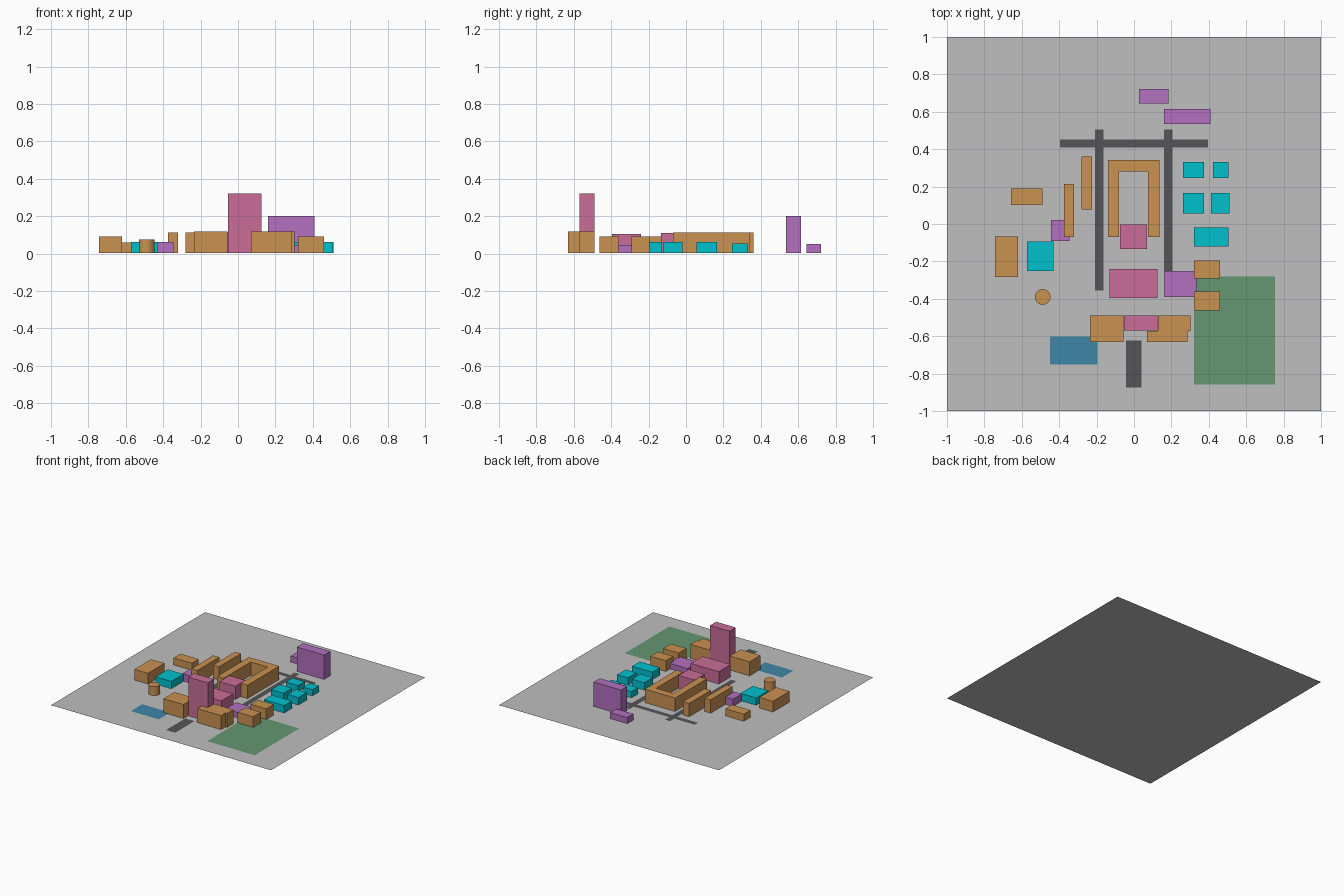
import bpy, bmesh, math

if "Cube" in bpy.data.objects:
    bpy.data.objects.remove(bpy.data.objects["Cube"])


def material(name, r, g, b):
    lin = [c / 255 / 12.92 if c / 255 <= 0.04045 else ((c / 255 + 0.055) / 1.055) ** 2.4
           for c in (r, g, b)]
    m = bpy.data.materials.new(name)
    m.diffuse_color = (*lin, 1)
    m.use_nodes = True
    m.node_tree.nodes["Principled BSDF"].inputs["Base Color"].default_value = m.diffuse_color
    return m


GREY = material("ground grey", 191, 191, 191)
ASPHALT = material("asphalt", 85, 84, 88)
GREEN = material("grass green", 100, 151, 113)
BLUE = material("water blue", 62, 135, 168)
ORANGE = material("orange", 202, 146, 81)
CYAN = material("cyan", 0, 193, 206)
PINK = material("pink", 202, 109, 152)
PURPLE = material("purple", 178, 112, 192)

BASE = 0.002  # buildings start just above the ground sheet


def prism(name, outline, height, mat, base=BASE):
    """Extrude a plan outline up to height; a height of None leaves a flat sheet."""
    bm = bmesh.new()
    face = bm.faces.new([bm.verts.new((x, y, base)) for x, y in outline])
    face.normal_update()
    if height is not None:
        top = bmesh.ops.extrude_face_region(bm, geom=[face])["geom"]
        for v in top:
            if isinstance(v, bmesh.types.BMVert):
                v.co.z = height
        bmesh.ops.recalc_face_normals(bm, faces=bm.faces)
    mesh = bpy.data.meshes.new(name)
    bm.to_mesh(mesh)
    bm.free()
    mesh.materials.append(mat)
    ob = bpy.data.objects.new(name, mesh)
    bpy.context.collection.objects.link(ob)
    return ob


def block(name, x0, x1, y0, y1, height, mat, base=BASE):
    return prism(name, [(x0, y0), (x1, y0), (x1, y1), (x0, y1)], height, mat, base)


# Ground sheet, lawn, pond and roads
block("ground", -1, 1, -1, 1, None, GREY, 0)
block("lawn", 0.32, 0.753, -0.858, -0.28, None, GREEN, 0.003)
block("pond", -0.45, -0.195, -0.75, -0.602, None, BLUE, 0.003)
block("west_road", -0.209, -0.163, -0.355, 0.505, None, ASPHALT, 0.003)
block("east_road", 0.16, 0.206, -0.355, 0.505, None, ASPHALT, 0.003)
block("north_road", -0.395, 0.395, 0.41, 0.452, None, ASPHALT, 0.0035)
block("entrance_road", -0.043, 0.04, -0.873, -0.623, None, ASPHALT, 0.003)

# Entrance tower and its two wings
block("tower", -0.053, 0.125, -0.57, -0.49, 0.32, PINK)
block("tower_west_wing", -0.235, -0.055, -0.63, -0.49, 0.117, ORANGE)
prism("tower_east_wing", [(0.07, -0.63), (0.287, -0.63), (0.287, -0.572), (0.302, -0.572),
                          (0.302, -0.49), (0.127, -0.49), (0.127, -0.572), (0.07, -0.572)],
      0.117, ORANGE)

# Central halls and the courtyard building
block("main_hall", -0.13, 0.125, -0.395, -0.24, 0.104, PINK)
block("court_hall", -0.075, 0.07, -0.133, -0.004, 0.11, PINK)
prism("courtyard_building", [(-0.14, -0.07), (-0.08, -0.07), (-0.08, 0.28), (0.075, 0.28),
                             (0.075, -0.07), (0.135, -0.07), (0.135, 0.342), (-0.14, 0.342)],
      0.112, ORANGE)

# West side buildings
block("long_block_inner", -0.28, -0.225, 0.077, 0.36, 0.112, ORANGE)
block("long_block_outer", -0.375, -0.32, -0.07, 0.215, 0.112, ORANGE)
block("northwest_block", -0.658, -0.49, 0.102, 0.19, 0.06, ORANGE)
block("far_west_block", -0.743, -0.62, -0.284, -0.068, 0.09, ORANGE)
block("west_cyan_block", -0.572, -0.43, -0.252, -0.094, 0.062, CYAN)
block("west_purple_block", -0.443, -0.345, -0.09, 0.022, 0.061, PURPLE)
prism("round_tank", [(-0.488 + 0.042 * math.cos(a * math.tau / 32),
                      -0.39 + 0.042 * math.sin(a * math.tau / 32)) for a in range(32)],
      0.075, ORANGE)

# East side buildings
block("east_purple_block", 0.16, 0.335, -0.39, -0.25, 0.047, PURPLE)
for i, (y0, y1) in enumerate([(-0.462, -0.362), (-0.292, -0.195)]):
    block(f"east_orange_block_{i + 1}", 0.32, 0.461, y0, y1, 0.09, ORANGE)
block("east_cyan_long_block", 0.32, 0.504, -0.12, -0.02, 0.063, CYAN)
for i, (x0, x1, y0, y1, h) in enumerate([(0.263, 0.375, 0.055, 0.166, 0.063),
                                         (0.412, 0.51, 0.055, 0.166, 0.063),
                                         (0.263, 0.375, 0.245, 0.332, 0.053),
                                         (0.422, 0.504, 0.245, 0.332, 0.053)]):
    block(f"east_cyan_block_{i + 1}", x0, x1, y0, y1, h, CYAN)

# North buildings
block("north_slab", 0.16, 0.408, 0.535, 0.616, 0.202, PURPLE)
block("north_low_block", 0.028, 0.184, 0.643, 0.722, 0.052, PURPLE)
